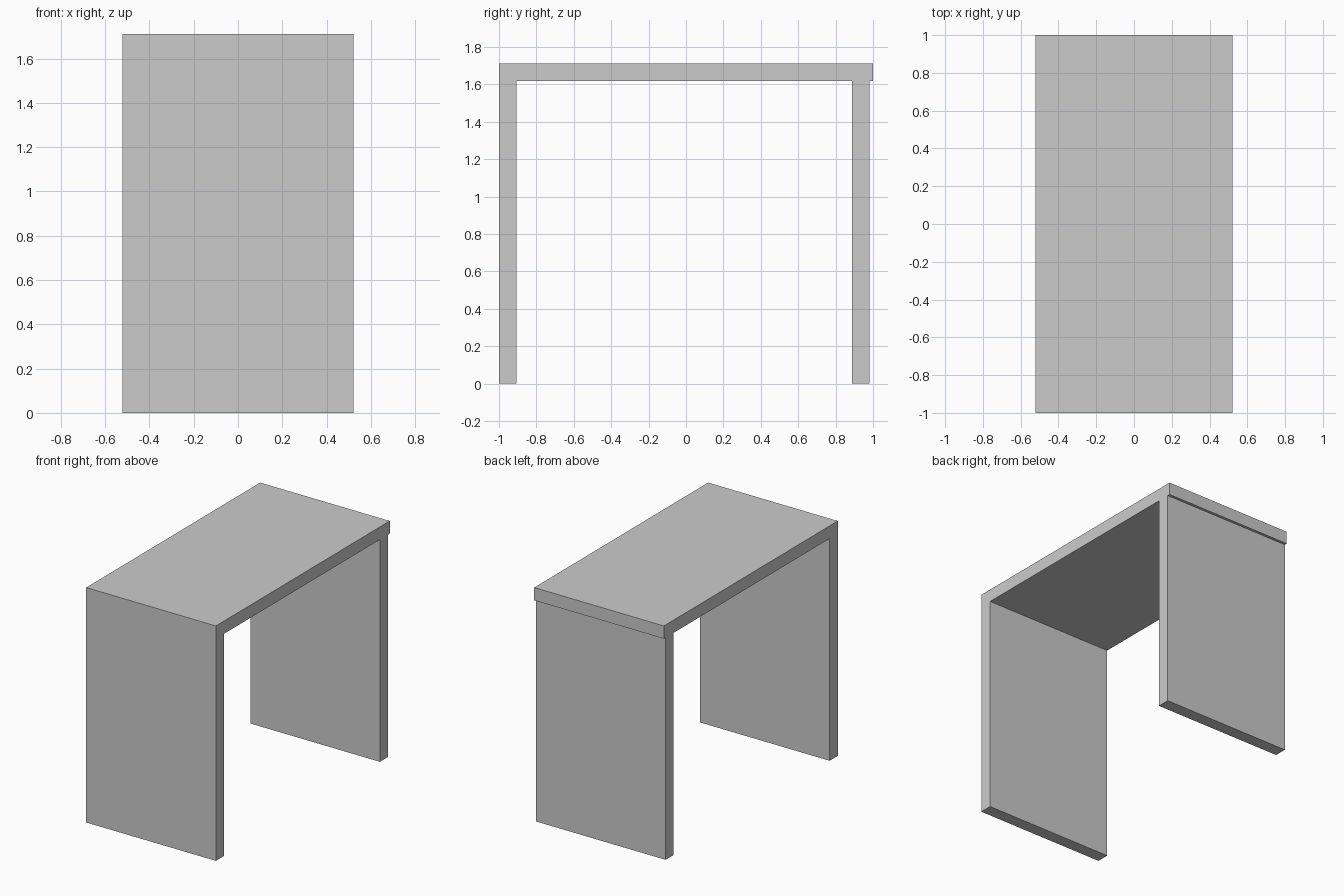
import bpy

if "Cube" in bpy.data.objects:
    bpy.data.objects.remove(bpy.data.objects["Cube"])


def box(name, x, y, z):
    """Box from (min, max) ranges on each axis."""
    bpy.ops.mesh.primitive_cube_add(size=1, location=[(a + b) / 2 for a, b in (x, y, z)])
    obj = bpy.context.object
    obj.name = name
    obj.scale = [b - a for a, b in (x, y, z)]
    bpy.ops.object.transform_apply(location=False, rotation=False, scale=True)
    return obj


HALF_WIDTH = 0.522
TOP = 1.71
THICK = 0.093
UNDERSIDE = TOP - THICK
width = (-HALF_WIDTH, HALF_WIDTH)

# Flat top board
box("table_top", width, (-1, 1), (UNDERSIDE, TOP))

# Panel legs: front flush with the top, back slightly inset
for name, y in (("front_leg_panel", -1), ("back_leg_panel", 0.98 - THICK)):
    box(name, width, (y, y + THICK), (0, UNDERSIDE))
